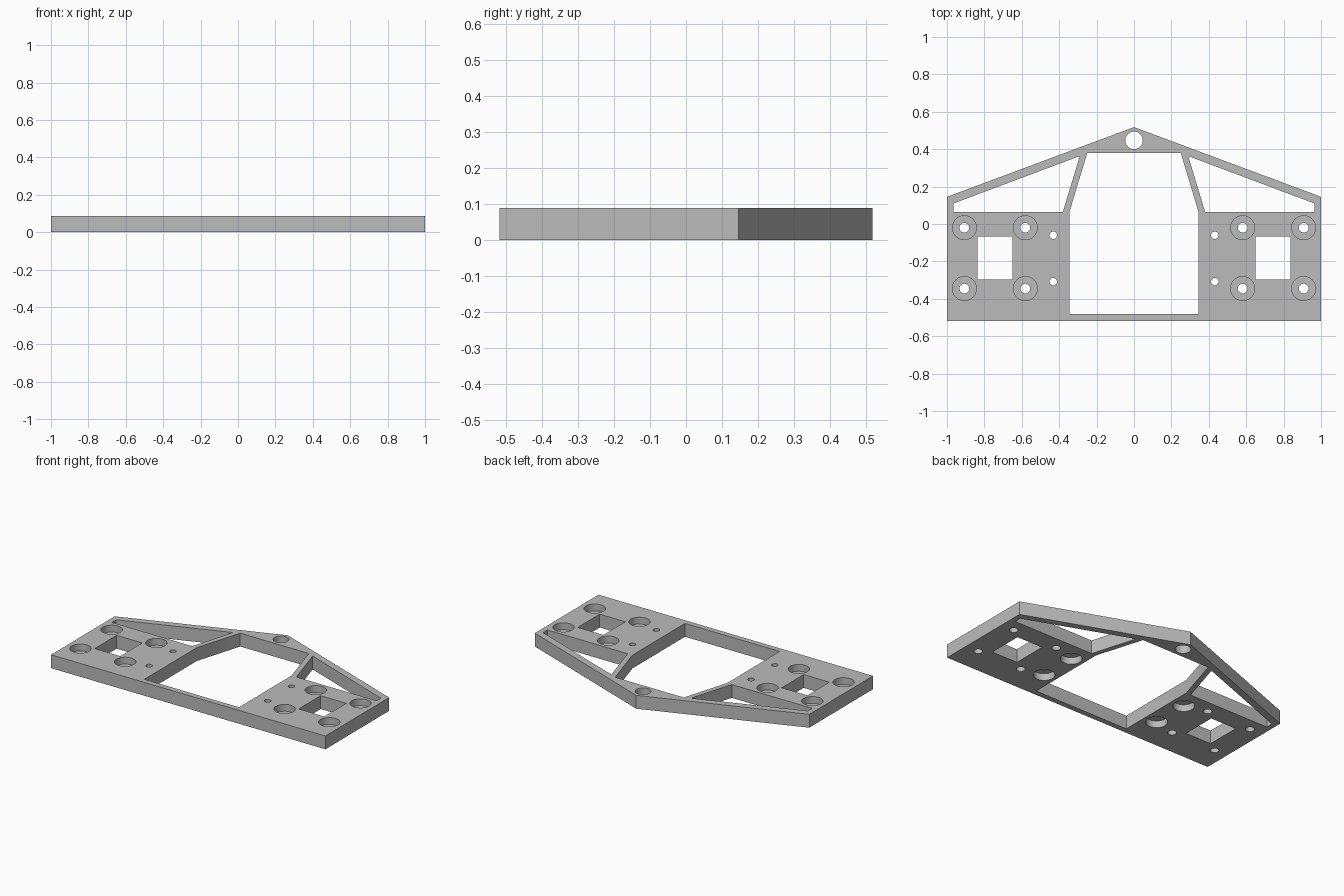
import bpy, bmesh, math

cube = bpy.data.objects.get("Cube")
if cube:
    bpy.data.objects.remove(cube, do_unlink=True)

THICK = 0.088
SINK = 0.045   # counterbore depth

grey = bpy.data.materials.new("plain grey")
grey.use_nodes = True
grey.diffuse_color = (0.5, 0.5, 0.5, 1)
grey.node_tree.nodes["Principled BSDF"].inputs["Base Color"].default_value = (0.5, 0.5, 0.5, 1)


def prism(bm, points, z0, z1):
    """Extrude a flat outline from z0 to z1."""
    face = bm.faces.new([bm.verts.new((x, y, z0)) for x, y in points])
    top = bmesh.ops.extrude_face_region(bm, geom=[face])["geom"]
    for v in top:
        if isinstance(v, bmesh.types.BMVert):
            v.co.z = z1


def circle(x, y, r, n=48):
    return [(x + r * math.cos(math.tau * i / n), y + r * math.sin(math.tau * i / n))
            for i in range(n)]


def mirrored(half):
    """Complete an outline given its +x half."""
    return half + [(-x, y) for x, y in reversed(half) if x > 0]


def make(name, prisms):
    bm = bmesh.new()
    for points, z0, z1 in prisms:
        prism(bm, points, z0, z1)
    bmesh.ops.recalc_face_normals(bm, faces=bm.faces)
    mesh = bpy.data.meshes.new(name)
    bm.to_mesh(mesh)
    bm.free()
    mesh.materials.append(grey)
    obj = bpy.data.objects.new(name, mesh)
    bpy.context.collection.objects.link(obj)
    return obj


# Gabled plate outline
plate = make("mounting_plate",
             [(mirrored([(1, -0.518), (1, 0.145), (0, 0.518)]), 0, THICK)])

# Openings that pass right through: centre bay and apex hole
LOW, HIGH = -0.1, THICK + 0.1
through = [
    (mirrored([(0.345, -0.482), (0.345, 0.065), (0.25, 0.38)]), LOW, HIGH),
    (circle(0, 0.447, 0.047), LOW, HIGH),
]
bores = []
for s in (-1, 1):
    # Truss window and square window
    through.append(([(s * x, y) for x, y in
                     [(0.965, 0.065), (0.965, 0.11), (0.29, 0.363), (0.38, 0.065)]], LOW, HIGH))
    through.append(([(s * x, y) for x, y in
                     [(0.837, -0.297), (0.837, -0.068), (0.65, -0.068), (0.65, -0.297)]], LOW, HIGH))
    # Screw holes, counterbored from above
    for x in (0.907, 0.581):
        for y in (-0.02, -0.345):
            through.append((circle(s * x, y, 0.026), LOW, HIGH))
            bores.append((circle(s * x, y, 0.064), THICK - SINK, HIGH))
    # Small holes beside the centre bay, counterbored from below
    for y in (-0.06, -0.308):
        through.append((circle(s * 0.432, y, 0.02), LOW, HIGH))
        bores.append((circle(s * 0.432, y, 0.064), LOW, SINK))

# Cut the plate, then discard the cutters
bpy.context.view_layer.objects.active = plate
for name, shapes in (("through_cutter", through), ("bore_cutter", bores)):
    cutter = make(name, shapes)
    cutter.hide_render = True
    mod = plate.modifiers.new(name, 'BOOLEAN')
    mod.operation = 'DIFFERENCE'
    mod.solver = 'EXACT'
    mod.object = cutter
    bpy.ops.object.modifier_apply(modifier=mod.name)
    bpy.data.objects.remove(cutter, do_unlink=True)

# Smooth hole walls, sharp rims
bpy.ops.object.select_all(action='DESELECT')
plate.select_set(True)
bpy.ops.object.shade_smooth_by_angle(angle=math.radians(30))
